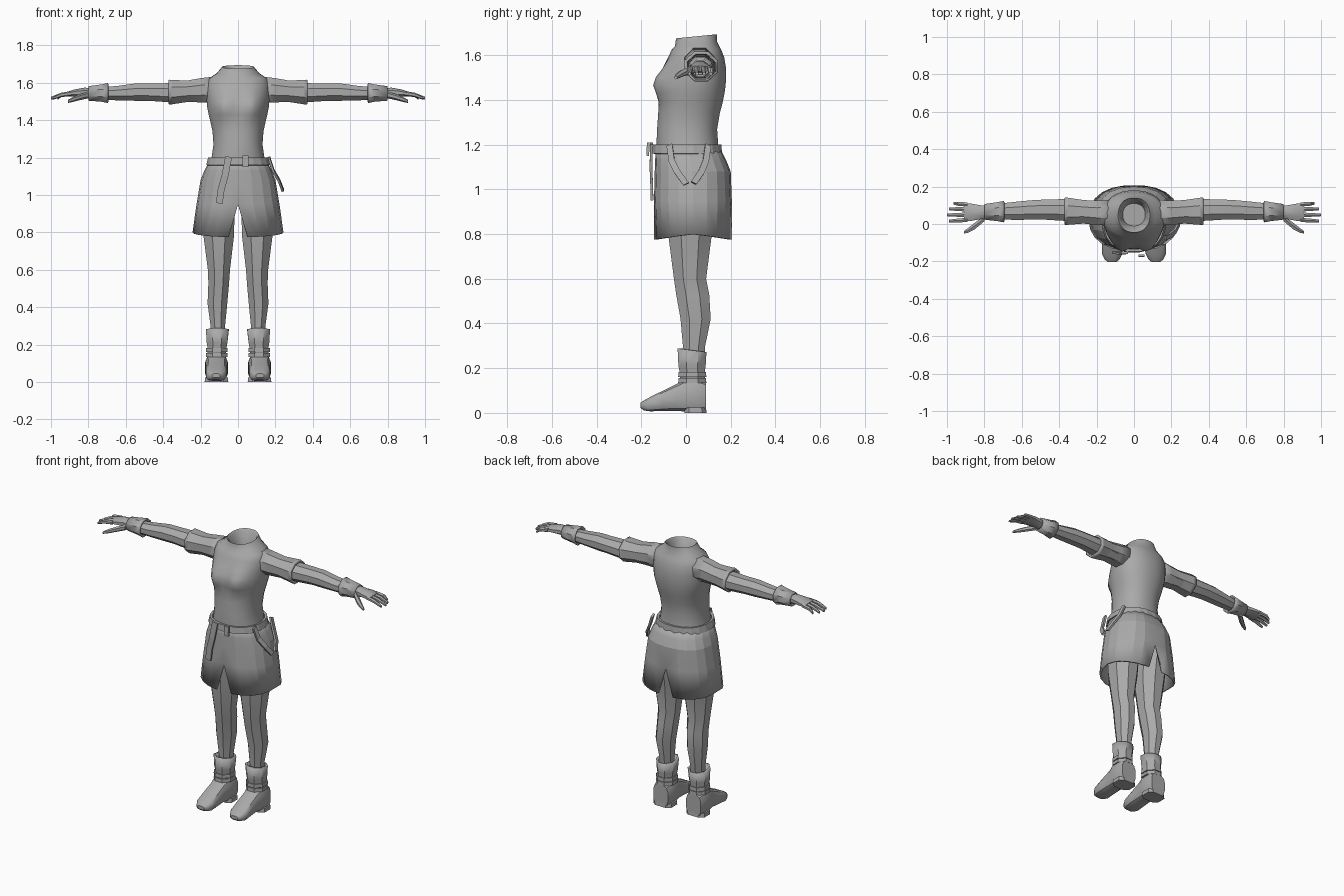
import bpy, bmesh, math
from mathutils import Vector

grey = bpy.data.materials.new("plain grey")
grey.diffuse_color = (0.4, 0.4, 0.4, 1)


def finish(name, bm, mirror=False, thick=0, smooth=0):
    bmesh.ops.recalc_face_normals(bm, faces=bm.faces)
    me = bpy.data.meshes.new(name)
    bm.to_mesh(me)
    bm.free()
    me.materials.append(grey)
    ob = bpy.data.objects.new(name, me)
    bpy.context.collection.objects.link(ob)
    if smooth:
        bpy.ops.object.select_all(action='DESELECT')
        ob.select_set(True)
        bpy.context.view_layer.objects.active = ob
        bpy.ops.object.shade_smooth_by_angle(angle=math.radians(smooth))
    if mirror:
        ob.modifiers.new("mirror", 'MIRROR')
    if thick:
        m = ob.modifiers.new("thickness", 'SOLIDIFY')
        m.thickness, m.offset = thick, -1
    return ob


def power(v, e):
    return math.copysign(abs(v) ** e, v)


def skin(bm, rows, closed=True):
    for a, b in zip(rows, rows[1:]):
        n = len(a)
        for i in range(n if closed else n - 1):
            j = (i + 1) % n
            bm.faces.new((a[i], a[j], b[j], b[i]))


def tube(name, axis, rings, segs=8, e=1.0, caps=True, fn=None, **kw):
    """Loft of rings (position, centre u, centre v, radius u, radius v) along an axis."""
    bm, rows = bmesh.new(), []
    for p, cu, cv, ru, rv in rings:
        row = []
        for i in range(segs):
            t = 2 * math.pi * (i + 0.5) / segs
            u, v = cu + ru * power(math.cos(t), e), cv + rv * power(math.sin(t), e)
            co = Vector({'x': (p, u, v), 'y': (u, p, v), 'z': (u, v, p)}[axis])
            row.append(bm.verts.new(fn(co) if fn else co))
        rows.append(row)
    skin(bm, rows)
    if caps:
        bm.faces.new(rows[0])
        bm.faces.new(rows[-1])
    return finish(name, bm, **kw)


def ribbon(name, points, width):
    """Flat strap along points, widened both ways by a vector."""
    bm, w = bmesh.new(), Vector(width) / 2
    rows = [[bm.verts.new(Vector(p) - w), bm.verts.new(Vector(p) + w)] for p in points]
    skin(bm, rows, closed=False)
    return finish(name, bm, thick=0.012)


# Tunic top: outline as (z, half width, front y, back y), with a rounded bust
def bust(co):
    if co.y < 0.03 and co.z > 1.3:
        d = ((abs(co.x) - 0.075) / 0.06) ** 2 + ((co.z - 1.475) / 0.06) ** 2
        co.y -= 0.05 * math.exp(-d) * min(1, (0.03 - co.y) / 0.08)
    if co.z > 1.64:
        co.z += 0.1 * (co.y - 0.05)      # collar is lower in front
    return co


outline = [(1.14, .155, -.13, .15), (1.2, .142, -.133, .145), (1.27, .132, -.13, .14),
           (1.34, .137, -.125, .152), (1.39, .148, -.12, .165), (1.43, .158, -.115, .173),
           (1.465, .165, -.108, .178), (1.5, .168, -.103, .18), (1.54, .17, -.098, .18),
           (1.59, .17, -.08, .172), (1.625, .155, -.065, .158), (1.65, .115, -.05, .14),
           (1.685, .085, -.045, .14), (1.675, .075, -.035, .13), (1.6, .06, -.01, .11)]
tube("tunic_top", 'z', [(z, 0, (f + b) / 2, w, (b - f) / 2) for z, w, f, b in outline],
     segs=28, e=0.9, fn=bust, smooth=40)

# Skirt: half grid, open in slits at front and back centre
bm, rows = bmesh.new(), []
for z, w, f, b, slit in [(1.19, .15, -.135, .15, 0), (1.13, .18, -.138, .18, 0),
                         (1.08, .2, -.14, .2, 0), (.95, .222, -.143, .205, 0),
                         (.8, .243, -.145, .208, .16)]:
    row = []
    for i in range(11):
        t = slit + (math.pi - 2 * slit) * i / 10
        x, y = w * power(math.sin(t), .85), -power(math.cos(t), .85)
        drop = 0.025 * abs(math.cos(t)) if z < .9 else 0
        row.append(bm.verts.new((x, (f + b) / 2 + y * (b - f) / 2, z - drop)))
    rows.append(row)
skin(bm, rows, closed=False)
finish("skirt", bm, mirror=True, thick=0.012, smooth=12)

# Belt with buckle and hanging straps
tube("belt", 'z', [(1.16, 0, .005, .172, .158), (1.2, 0, .005, .162, .155)],
     segs=20, e=.9, caps=False, thick=0.015)
ribbon("buckle", [(.04, -.163, 1.21), (.04, -.165, 1.15)], (.03, 0, 0))
ribbon("front_strap", [(-.05, -.16, 1.205), (-.07, -.163, 1.1), (-.09, -.16, 1.03),
                       (-.1, -.158, .955)], (.035, 0, -.008))
ribbon("side_strap_front", [(.172, -.075, 1.2), (.195, -.065, 1.13), (.225, -.04, 1.08),
                            (.245, 0, 1.025)], (0, .025, .012))
ribbon("side_strap_back", [(.168, .1, 1.2), (.195, .09, 1.13), (.225, .07, 1.08),
                           (.245, .035, 1.03)], (0, .025, -.012))

# Arms, sleeves and wrist cuffs
tube("sleeve", 'x', [(.12, .06, 1.565, .075, .075), (.2, .06, 1.56, .07, .07),
                     (.27, .065, 1.555, .068, .062), (.35, .068, 1.55, .078, .07),
                     (.37, .068, 1.55, .08, .072)], caps=False, mirror=True, thick=0.014, smooth=25)
tube("arm", 'x', [(.2, .07, 1.55, .055, .055), (.37, .075, 1.547, .063, .055),
                  (.48, .077, 1.55, .058, .05), (.55, .075, 1.55, .056, .05),
                  (.64, .07, 1.545, .052, .042), (.78, .065, 1.54, .04, .033)],
     mirror=True, smooth=25)
tube("wrist_cuff", 'x', [(.695, .066, 1.545, .062, .058), (.73, .066, 1.545, .055, .05),
                         (.8, .065, 1.543, .045, .042)], caps=False, mirror=True,
     thick=0.01, smooth=25)

# Hands
tube("palm", 'x', [(.77, .065, 1.545, .033, .028), (.82, .063, 1.548, .04, .028),
                   (.87, .063, 1.546, .05, .021), (.91, .063, 1.54, .05, .014)],
     mirror=True, smooth=30)
for name, y, tip in [("index", .022, .99), ("middle", .05, 1.0),
                     ("ring", .078, .99), ("little", .104, .965)]:
    tube(name + "_finger", 'x', [(.89, y, 1.543, .013, .013),
                                 (.945, y + (y - .06) * .1, 1.535, .012, .012),
                                 (tip, y + (y - .06) * .15, 1.517, .008, .008)],
         segs=6, mirror=True, smooth=30)
tube("thumb", 'x', [(.8, .03, 1.535, .018, .018), (.85, -.01, 1.522, .02, .016),
                    (.885, -.033, 1.51, .015, .013), (.91, -.045, 1.5, .008, .008)],
     segs=6, mirror=True, smooth=30)

# Legs
tube("leg", 'z', [(1.0, .108, .03, .1, .12), (.78, .103, .018, .088, .103),
                  (.6, .102, .018, .064, .078), (.53, .103, .03, .06, .08),
                  (.42, .11, .043, .057, .073), (.3, .108, .036, .042, .054),
                  (.2, .11, .035, .04, .05)], mirror=True, smooth=25)

# Boots: flared shaft, two ankle straps, long foot
tube("boot_shaft", 'z', [(.12, .115, .03, .054, .063), (.18, .112, .028, .054, .06),
                         (.21, .112, .027, .06, .066), (.28, .11, .027, .066, .07)],
     caps=False, mirror=True, thick=0.012, smooth=25,
     fn=lambda c: c - Vector((0, 0, .12 * (c.y - .027) if c.z > .25 else 0)))
for i, z in enumerate((.145, .172)):
    tube("ankle_strap_%d" % (i + 1), 'z', [(z - .011, .113, .028, .063, .068),
                                           (z + .011, .113, .028, .062, .067)],
         mirror=True)
tube("boot_foot", 'y', [(.09, .115, .07, .052, .07), (.06, .115, .075, .062, .075),
                        (-.005, .115, .078, .06, .074), (-.04, .115, .07, .054, .062),
                        (-.1, .116, .055, .056, .047), (-.16, .117, .039, .056, .033),
                        (-.19, .117, .033, .04, .022), (-.204, .117, .034, .022, .011)],
     segs=12, e=.65, mirror=True, smooth=35)
tube("boot_heel", 'z', [(0, .115, .042, .066, .052), (.025, .115, .042, .065, .05)],
     e=.6, mirror=True)
